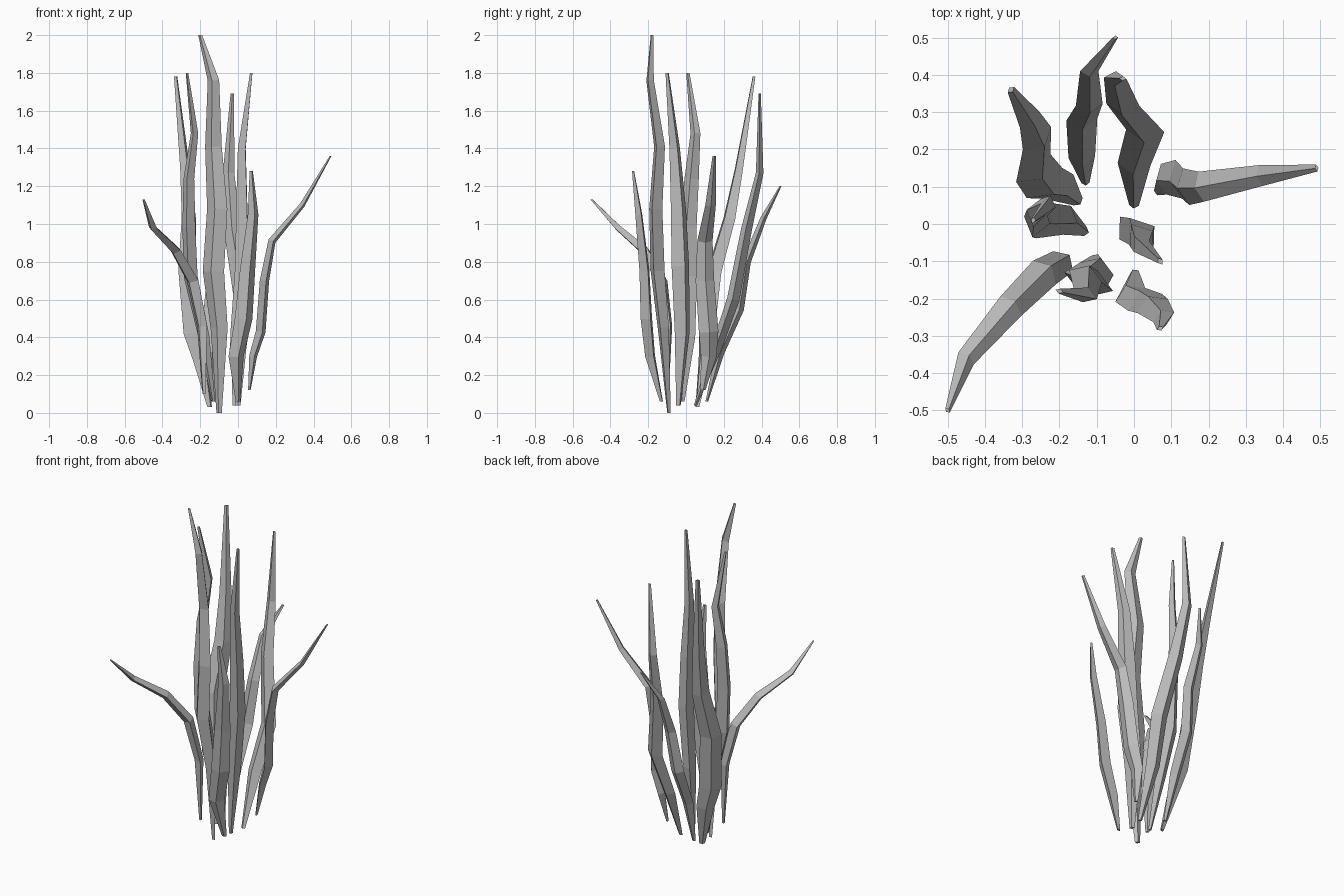
import bpy
import bmesh
from math import cos, sin, radians
from mathutils import Vector

default_cube = bpy.data.objects.get("Cube")
if default_cube:
    bpy.data.objects.remove(default_cube, do_unlink=True)

# One plain grey for the whole clump
grey = bpy.data.materials.new("stem grey")
grey.use_nodes = True
grey.diffuse_color = (0.5, 0.5, 0.5, 1)
grey.node_tree.nodes["Principled BSDF"].inputs["Base Color"].default_value = grey.diffuse_color

# Relative width from root to tip
TAPER = [0.25, 0.8, 1, 0.95, 0.78, 0.54, 0.18]


def taper_at(fraction):
    position = fraction * (len(TAPER) - 1)
    lower = min(int(position), len(TAPER) - 2)
    blend = position - lower
    return TAPER[lower] * (1 - blend) + TAPER[lower + 1] * blend


def blade(name, facing, width, path, thickness=0.65):
    """Loft a flattened four-sided section along a bent path.

    facing is the compass angle of the wide direction, in degrees.
    """
    points = [Vector(point) for point in path]
    wide = Vector((cos(radians(facing)), sin(radians(facing)), 0))
    bm = bmesh.new()
    rings = []
    for index, point in enumerate(points):
        before = points[max(index - 1, 0)]
        after = points[min(index + 1, len(points) - 1)]
        tangent = (after - before).normalized()
        side = (wide - tangent * wide.dot(tangent)).normalized()
        normal = tangent.cross(side)
        # Root and tip are cut level
        if index in (0, len(points) - 1):
            side, normal = wide, Vector((-wide.y, wide.x, 0))
        half = width * taper_at(index / (len(points) - 1)) / 2
        corners = (side, normal * thickness, -side, -normal * thickness)
        rings.append([bm.verts.new(point + corner * half) for corner in corners])
    for low, high in zip(rings, rings[1:]):
        for k in range(4):
            n = (k + 1) % 4
            bm.faces.new((low[k], low[n], high[n], high[k]))
    bm.faces.new(rings[0])
    bm.faces.new(rings[-1])
    bmesh.ops.recalc_face_normals(bm, faces=bm.faces)
    mesh = bpy.data.meshes.new(name)
    bm.to_mesh(mesh)
    bm.free()
    mesh.materials.append(grey)
    blade_object = bpy.data.objects.new(name, mesh)
    bpy.context.collection.objects.link(blade_object)
    return blade_object


# Tallest blade, near the front
blade("tall_front_blade", -20, 0.12, [
    (-0.1, -0.09, 0), (-0.1, -0.12, 0.45), (-0.13, -0.15, 0.75),
    (-0.11, -0.16, 1.08), (-0.13, -0.14, 1.41), (-0.13, -0.19, 1.76),
    (-0.2, -0.18, 2)])

# Arching blades that lean far out
blade("left_arching_blade", 100, 0.105, [
    (0.06, 0.09, 0.12), (0.08, 0.12, 0.3), (0.12, 0.12, 0.43),
    (0.14, 0.1, 0.7), (0.18, 0.1, 0.91), (0.34, 0.13, 1.1),
    (0.49, 0.15, 1.36)], thickness=0.5)
blade("right_arching_blade", -45, 0.09, [
    (-0.18, -0.1, 0.1), (-0.19, -0.1, 0.46), (-0.24, -0.13, 0.7),
    (-0.33, -0.22, 0.86), (-0.45, -0.36, 0.98), (-0.5, -0.5, 1.13)])

# Blades along the back
blade("back_leaning_blade", 5, 0.085, [
    (-0.13, 0.11, 0.06), (-0.14, 0.18, 0.32), (-0.14, 0.28, 0.55),
    (-0.12, 0.32, 0.8), (-0.12, 0.41, 1.03), (-0.05, 0.5, 1.2)])
blade("back_upright_blade", -5, 0.105, [
    (0, 0.05, 0.04), (0, 0.16, 0.34), (0.03, 0.25, 0.6),
    (-0.03, 0.32, 0.97), (-0.05, 0.39, 1.27), (-0.03, 0.39, 1.69)])
blade("back_right_blade", 40, 0.125, [
    (-0.15, 0.06, 0.03), (-0.2, 0.1, 0.28), (-0.24, 0.11, 0.42),
    (-0.27, 0.15, 0.75), (-0.26, 0.23, 1.03), (-0.28, 0.28, 1.29),
    (-0.33, 0.36, 1.78)])

# Upright blades in the middle, edge-on to the front
blade("middle_right_blade", 75, 0.1, [
    (-0.13, -0.02, 0.06), (-0.18, 0.01, 0.4), (-0.25, 0.01, 0.72),
    (-0.26, 0.01, 0.98), (-0.26, 0.03, 1.24), (-0.23, 0.05, 1.48),
    (-0.27, 0.01, 1.8)], thickness=0.75)
blade("middle_left_blade", 125, 0.115, [
    (-0.02, -0.04, 0.04), (-0.01, -0.02, 0.43), (0.02, -0.03, 0.78),
    (0.02, -0.04, 1.08), (0.02, -0.06, 1.4), (0.07, -0.1, 1.8)],
    thickness=0.75)

# Short blade at the front
blade("short_front_blade", 25, 0.105, [
    (0, -0.13, 0.06), (-0.01, -0.19, 0.3), (0.03, -0.21, 0.5),
    (0.05, -0.22, 0.75), (0.08, -0.25, 1.05), (0.07, -0.28, 1.28)])
